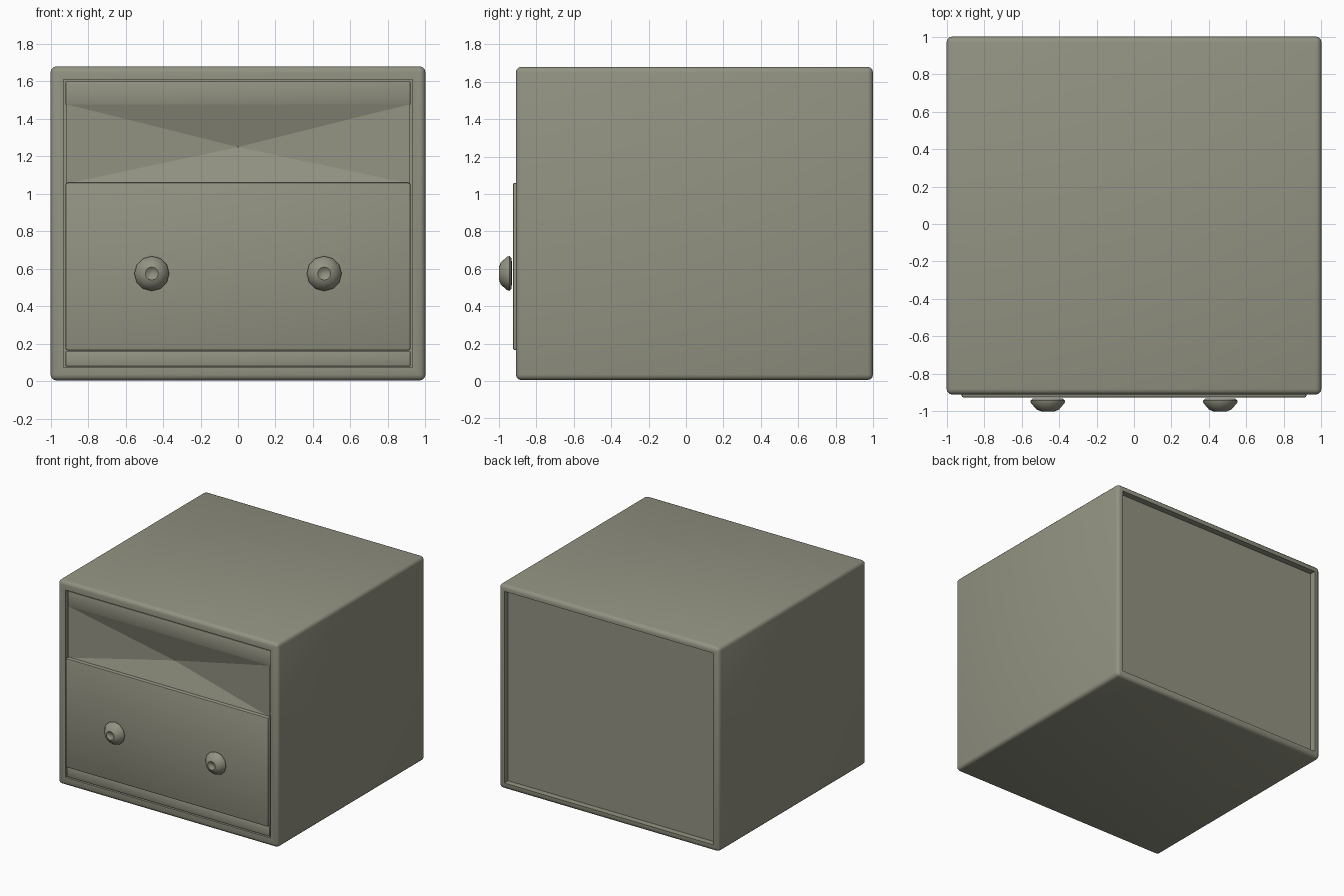
import bpy, bmesh, math
from mathutils import Vector

if "Cube" in bpy.data.objects:
    bpy.data.objects.remove(bpy.data.objects["Cube"])

paint = bpy.data.materials.new("olive grey")
paint.diffuse_color = (0.29, 0.29, 0.225, 1)
paint.use_nodes = True
paint.node_tree.nodes["Principled BSDF"].inputs["Base Color"].default_value = paint.diffuse_color


def finish(name, bm, angle=35, recalc=True):
    if recalc:
        bmesh.ops.recalc_face_normals(bm, faces=bm.faces)
    me = bpy.data.meshes.new(name)
    bm.to_mesh(me)
    bm.free()
    me.materials.append(paint)
    ob = bpy.data.objects.new(name, me)
    bpy.context.collection.objects.link(ob)
    bpy.ops.object.select_all(action='DESELECT')
    bpy.context.view_layer.objects.active = ob
    ob.select_set(True)
    bpy.ops.object.shade_smooth_by_angle(angle=math.radians(angle))
    return ob


def rounded_box(lo, hi, r, seg=3):
    bm = bmesh.new()
    bmesh.ops.create_cube(bm, size=1)
    lo, hi = Vector(lo), Vector(hi)
    for v in bm.verts:
        v.co = (lo + hi) / 2 + v.co * (hi - lo)
    bmesh.ops.bevel(bm, geom=bm.edges[:], offset=r, segments=seg, profile=0.5, affect='EDGES')
    return bm


def recess(bm, sign, frame, depth):
    bm.normal_update()
    side = [f for f in bm.faces if f.normal.y * sign > 0.99]
    face = max(side, key=lambda f: f.calc_area())
    bmesh.ops.inset_region(bm, faces=[face], thickness=frame)
    hole = bmesh.ops.extrude_discrete_faces(bm, faces=[face])["faces"][0]
    bmesh.ops.translate(bm, vec=(0, -sign * depth, 0), verts=hole.verts[:])


# Cabinet shell: rounded box with framed recesses front and back
bm = rounded_box((-1, -0.91, 0.005), (1, 1, 1.68), 0.03)
recess(bm, -1, 0.055, 0.1)
recess(bm, 1, 0.03, 0.05)
finish("cabinet_shell", bm)

# Front rails and drawer
for name, y, z0, z1, r in (("top_rail", -0.895, 1.475, 1.6, 0.004),
                           ("bottom_rail", -0.905, 0.08, 0.16, 0.004),
                           ("drawer_front", -0.925, 0.165, 1.06, 0.01)):
    finish(name, rounded_box((-0.92, y, z0), (0.92, -0.79, z1), r, 2))

# Shallow hollow niche above the drawer
bm = bmesh.new()
rim = [bm.verts.new((x, -0.895, z)) for x, z in
       ((-0.915, 1.055), (0.915, 1.055), (0.915, 1.478), (-0.915, 1.478))]
apex = bm.verts.new((0, -0.825, 1.25))
for i in range(4):
    bm.faces.new((rim[i], rim[(i + 1) % 4], apex))
finish("niche_panel", bm, 15, recalc=False)

# Turned knobs with a small dimple
profile = [(0, -0.985), (0.02, -0.99), (0.035, -1.0), (0.06, -0.99), (0.09, -0.955),
           (0.093, -0.943), (0.08, -0.932), (0, -0.93)]
for name, x in (("left_knob", -0.46), ("right_knob", 0.46)):
    bm = bmesh.new()
    vs = [bm.verts.new((x + r, y, 0.575)) for r, y in profile]
    es = [bm.edges.new(p) for p in zip(vs, vs[1:])]
    bmesh.ops.spin(bm, geom=vs + es, cent=(x, 0, 0.575), axis=(0, 1, 0),
                   angle=math.tau, steps=12, use_duplicate=False)
    bmesh.ops.remove_doubles(bm, verts=bm.verts, dist=0.0005)
    finish(name, bm, 50)
